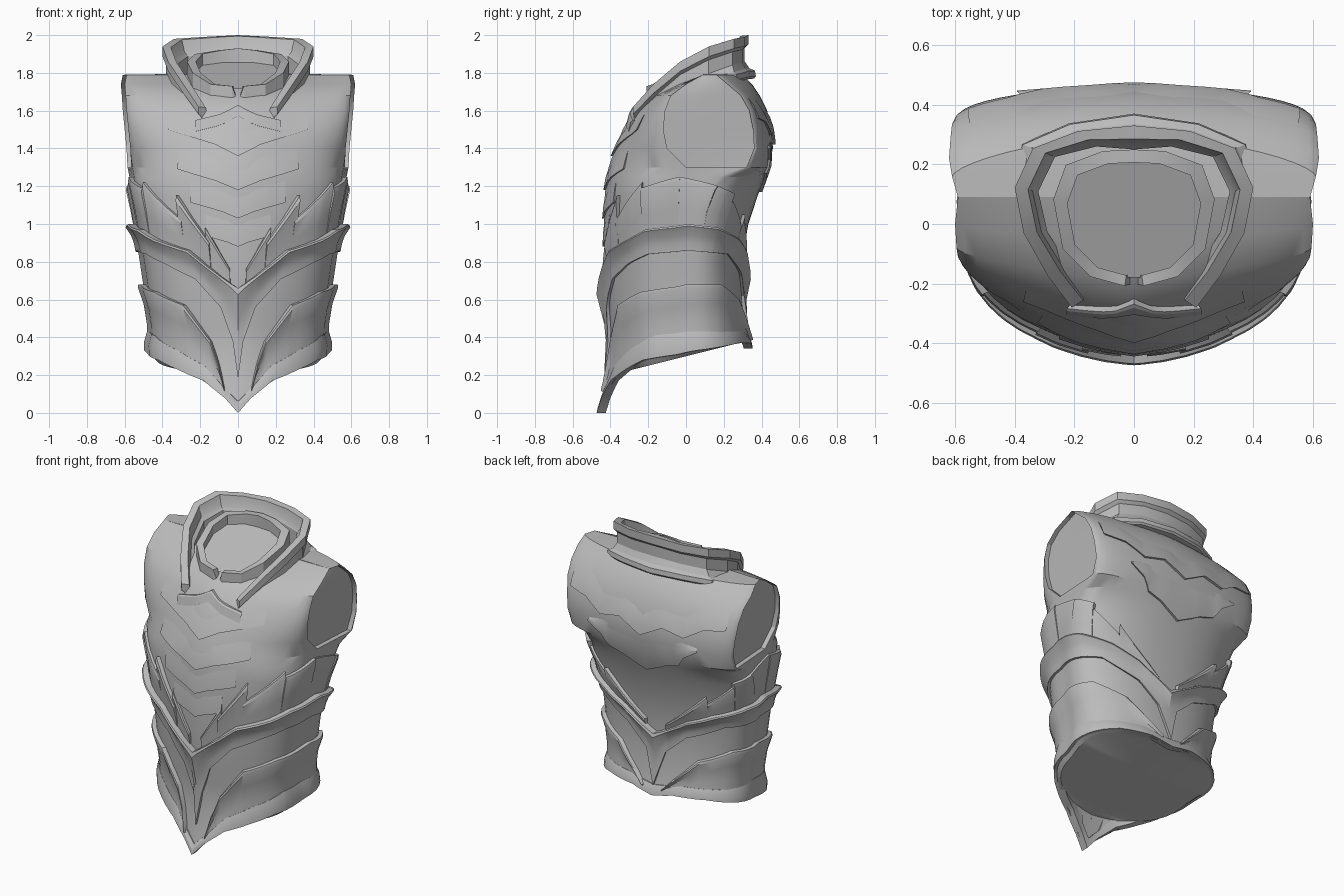
import bpy, bmesh, math

old = bpy.data.objects.get("Cube")
if old:
    bpy.data.objects.remove(old)

steel = bpy.data.materials.new("grey_steel")
steel.use_nodes = True
GREY = (0.5, 0.5, 0.5, 1)
steel.diffuse_color = GREY
steel.node_tree.nodes["Principled BSDF"].inputs["Base Color"].default_value = GREY

# Torso sections: height, half width, front y, back y, side start y, side end y
SECTIONS = [
    (0, .46, -.455, .35, -.05, .05), (.2, .47, -.415, .345, -.05, .05),
    (.35, .48, -.4, .335, -.05, .05), (.45, .475, -.405, .315, -.05, .05),
    (.6, .49, -.425, .295, -.05, .05), (.8, .52, -.43, .295, -.05, .05),
    (1, .55, -.435, .33, -.05, .07), (1.15, .565, -.43, .38, -.05, .1),
    (1.25, .575, -.42, .42, -.05, .18), (1.3, .585, -.41, .44, 0, .32),
    (1.4, .59, -.375, .46, -.1, .36), (1.5, .6, -.335, .455, -.12, .355),
    (1.6, .61, -.28, .43, -.11, .335), (1.68, .615, -.2, .39, -.08, .29),
    (1.74, .62, -.08, .35, 0, .22), (1.79, .61, .06, .3, .09, .16)]
ROUNDNESS = [(1.25, .9), (1.74, 1.3)]   # section exponent by height
SIDE = .44      # share of the half girth taken by the front, and by the back
STEP = .04

# Lower hem of the torso: (girth position, height); 0 is front, 1 is back
HEM = [(0, 0), (.035, .08), (.1, .17), (.2, .23), (.3, .28), (.5, .32), (.8, .37),
       (.93, .37), (1, .34)]


def lerp(table, t):
    """Interpolate the remaining columns of a table by its first column."""
    if t <= table[0][0]:
        return table[0][1:]
    for a, b in zip(table, table[1:]):
        if t <= b[0]:
            k = (t - a[0]) / (b[0] - a[0])
            return [p + (q - p) * k for p, q in zip(a[1:], b[1:])]
    return table[-1][1:]


def surf(u, z, off=0):
    """Point on the left half of the torso, pushed outward by off."""
    w, front, back, a0, a1 = lerp(SECTIONS, z)
    e = lerp(ROUNDNESS, z)[0]
    inner = w - .02
    if u <= SIDE:
        p = u / SIDE * math.pi / 2
        x = inner * math.sin(p) ** e
        y = a0 - (a0 - front - .03) * max(0, math.cos(p)) ** e
        y -= .03 * max(0, 1 - x / .3)
    elif u < 1 - SIDE:
        k = (u - SIDE) / (1 - 2 * SIDE)
        x, y = inner + .02 * k, a0 + (a1 - a0) * k
    else:
        p = (1 - u) / SIDE * math.pi / 2
        x = w * max(0, math.sin(p)) ** e
        y = a1 + (back - a1) * max(0, math.cos(p)) ** e
    r = math.hypot(x, y) or 1
    return (x * (1 + off / r), y * (1 + off / r), z)


def loft(bm, rings, cyclic=False, caps=(False, False)):
    """Join equal rings with quads; returns the face grid."""
    verts = [[bm.verts.new(p) for p in ring] for ring in rings]
    n = len(rings[0])
    grid = [[bm.faces.new((a[j], a[(j + 1) % n], b[(j + 1) % n], b[j]))
             for j in range(n if cyclic else n - 1)]
            for a, b in zip(verts, verts[1:])]
    for end, wanted in zip((verts[0], verts[-1]), caps):
        if wanted:
            bm.faces.new(end)
    return grid


def finish(name, bm):
    """Mirror the half mesh, clean it and make a shaded object."""
    for v in bm.verts:
        if abs(v.co.x) < 1e-4:
            v.co.x = 0
    bmesh.ops.remove_doubles(bm, verts=bm.verts[:], dist=1e-4)
    bmesh.ops.mirror(bm, geom=bm.verts[:] + bm.edges[:] + bm.faces[:],
                     axis='X', merge_dist=1e-4)
    bmesh.ops.recalc_face_normals(bm, faces=bm.faces[:])
    mesh = bpy.data.meshes.new(name)
    bm.to_mesh(mesh)
    bm.free()
    mesh.materials.append(steel)
    obj = bpy.data.objects.new(name, mesh)
    bpy.context.collection.objects.link(obj)
    bpy.ops.object.select_all(action='DESELECT')
    obj.select_set(True)
    bpy.context.view_layer.objects.active = obj
    bpy.ops.object.shade_smooth_by_angle(angle=math.radians(28))


def plate(name, lo, hi, profile):
    """Armour plate on the torso between two edges; profile is (height share, offset)."""
    u0, u1 = hi[0][0], hi[-1][0]
    us = {p[0] for p in lo + hi if u0 <= p[0] <= u1}
    us |= {round(i * STEP, 3) for i in range(26) if u0 < i * STEP < u1}
    rings = []
    for u in sorted(us):
        a, b = lerp(lo, u)[0], lerp(hi, u)[0]
        rings.append([surf(u, a + (b - a) * t, off) for t, off in profile])
    bm = bmesh.new()
    loft(bm, rings, True, (u0 > 0, u1 < 1))
    finish(name, bm)


def shift(points, dz):
    return [(u, z + dz) for u, z in points]


# Torso with closed hem, closed neck and recessed arm openings
us = [i * STEP for i in range(26)]
heights = [s[0] for s in SECTIONS if s[0] >= .45]
under = [(x * .95, y * .95, .3 + .25 * y * .95) for x, y, z in (surf(u, .32) for u in us)]
rings = [[(0, y, z) for x, y, z in under], under]
for k in range(4):
    rings.append([surf(u, h + (.45 - h) * k / 4) for u in us for h in lerp(HEM, u)])
first = len(rings)
rings += [[surf(u, z) for u in us] for z in heights]
rings.append([(0, y, z + .01) for x, y, z in rings[-1]])
bm = bmesh.new()
grid = loft(bm, rings)
opening = [grid[first + i][j] for i, z in enumerate(heights[:-1]) if z >= 1.3
           for j in range(11, 14)]
bmesh.ops.inset_region(bm, faces=opening, thickness=.022, use_even_offset=True, use_boundary=True)
for v in {v for f in opening for v in f.verts}:
    v.co.x -= .03
finish("torso", bm)

# Flared belt with a pointed tail at front and back
belt_top = [(0, .66), (.13, .86), (.25, .92), (.33, .97), (.5, 1), (.65, .98),
            (.8, .92), (.9, .85), (1, .73)]
belt_low = [(0, .18), (.012, .38), (.045, .56), (.12, .71), (.23, .79), (.33, .84),
            (.5, .86), (.75, .84), (.9, .74), (.97, .62), (1, .4)]
plate("belt", belt_low, belt_top,
      [(0, -.03), (0, .015), (.3, .016), (.6, .025), (.93, .048), (1, .042), (1, -.03)])

# Waist plate and hem rim below the belt
waist_top = [(.035, .12), (.05, .25), (.075, .38), (.165, .57), (.3, .64), (.5, .68),
             (.7, .68), (.85, .6), (.94, .45), (.97, .39)]
plate("waist_plate", HEM, waist_top,
      [(0, -.03), (0, .002), (.4, .005), (.7, .012), (.95, .03), (1, .026), (1, -.03)])
rim_top = [(0, .06), (.035, .13), (.1, .25), (.2, .33), (.35, .41), (.5, .43), (.9, .43), (1, .4)]
plate("hem_rim", HEM, rim_top, [(0, -.03), (0, .018), (.5, .018), (1, .006), (1, -.03)])

# Overlapping rib fins above the belt: start, end, start height, end height
FINS = [(.018, .08, .76, .98), (.07, .16, .9, 1.15), (.15, .3, 1.02, 1.22),
        (.3, .45, 1.19, 1.25), (.45, .58, 1.25, 1.2), (.58, .7, 1.2, 1.16),
        (.7, .82, 1.13, 1), (.82, .97, 1.05, .8)]
for i, (u0, u1, z0, z1) in enumerate(FINS):
    lift = .014 + .008 * (i % 2)
    plate("rib_fin_%d" % (i + 1), shift(belt_top, -.06), [(u0, z0), (u1, z1)],
          [(0, -.03), (0, .004), (.5, lift * .6), (.92, lift + .006), (1, lift), (1, -.03)])

# Chevron steps on the chest
CHEVRON = [(0, 0), (.06, .06), (.11, .09), (.2, .14)]
for i, (z, wide) in enumerate([(1.36, 1), (1.18, .8), (1.03, .6), (.88, .4)]):
    edge = [(u * wide, z + dz * wide) for u, dz in CHEVRON]
    plate("chest_chevron_%d" % (i + 1), edge, shift(edge, .13),
          [(0, -.03), (0, .01), (.5, .006), (1, -.002), (1, -.03)])

# Throat guard between the collar ends
throat = [(0, 1.57), (.06, 1.52), (.12, 1.49)]
plate("throat_guard", throat, shift(throat, .06),
      [(0, -.03), (0, .008), (.85, .022), (1, .018), (1, -.03)])

# Layered back plates
TAPER = [(0, -.03), (0, .016), (.5, .012), (1, -.002), (1, -.03)]
shoulder_edge = [(.68, 1.56), (.78, 1.54), (.85, 1.47), (.92, 1.5), (1, 1.42)]
plate("upper_back_plate", shoulder_edge, shift(shoulder_edge, .13), TAPER)
blade_edge = [(.8, 1.4), (.86, 1.34), (.89, 1.27), (.94, 1.24), (1, 1.17)]
blade_top = [(.8, 1.42), (.86, 1.44), (1, 1.38)]
plate("middle_back_plate", blade_edge, blade_top, TAPER)

# Raised collar, open at the front: x, y, low z, high z
COLLAR = [(.2, -.275, 1.44, 1.62), (.28, -.17, 1.52, 1.74), (.36, -.03, 1.63, 1.86),
          (.39, .12, 1.7, 1.94), (.33, .25, 1.75, 1.98), (.18, .305, 1.77, 1.99),
          (0, .32, 1.77, 2)]
COLLAR_PROFILE = [(-.05, -.05), (.04, 0), (.05, .05), (.045, .18), (.015, .24), (-.01, .4),
                  (-.01, .7), (.01, .78), (.01, 1), (-.035, .98), (-.05, .7), (-.07, .6),
                  (-.07, -.05)]
rings = []
for x, y, low, high in COLLAR:
    r = math.hypot(x, .5 * y)
    rings.append([(x + x / r * o, y + .5 * y / r * o, low + (high - low) * t)
                  for o, t in COLLAR_PROFILE])
bm = bmesh.new()
loft(bm, rings, True, (True, False))
finish("collar", bm)

# Inner neck ring with a notch in front, and the disc closing it: x, y, top z
NECK = [(0, -.19, 1.64), (.03, -.2, 1.73), (.14, -.17, 1.74), (.23, -.08, 1.8),
        (.26, .08, 1.86), (.22, .19, 1.9), (.1, .235, 1.92), (0, .24, 1.93)]
bm = bmesh.new()
loft(bm, [[(x * 1.04, y * 1.04, 1.55), (x * 1.04, y * 1.04, z),
           (x * .86, y * .86, z), (x * .86, y * .86, 1.55)] for x, y, z in NECK], True)
finish("neck_ring", bm)
disc = [(x * .9, y * .9, 1.78 + .33 * y) for x, y, z in NECK]
bm = bmesh.new()
loft(bm, [disc, [(0, y, z) for x, y, z in disc]])
finish("neck_disc", bm)
